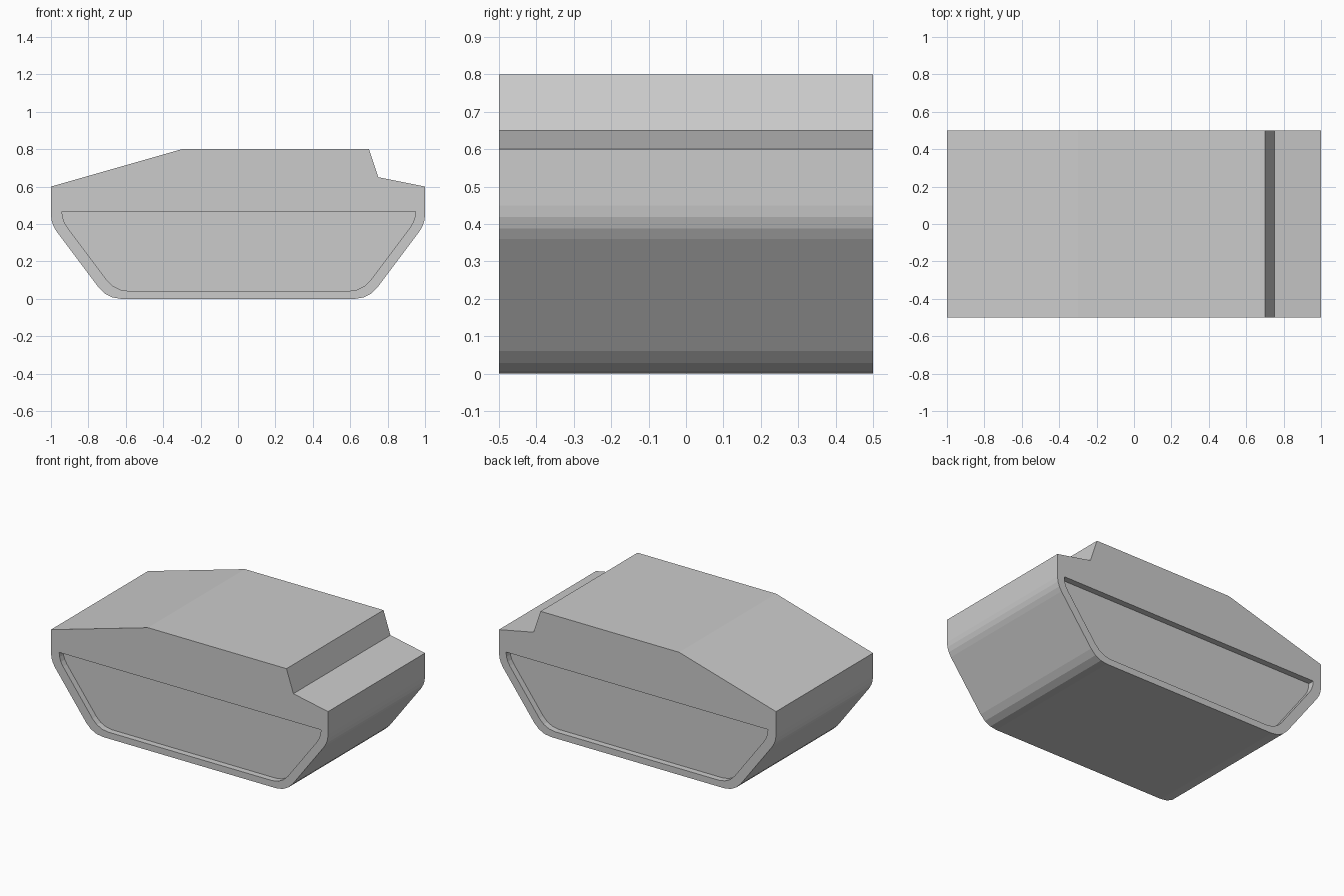
import bpy, bmesh
from math import atan2, cos, sin, pi

if "Cube" in bpy.data.objects:
    bpy.data.objects.remove(bpy.data.objects["Cube"])

HALF_W, DEPTH, RADIUS, SEG = 0.5, 0.04, 0.15, 3


def arc(cx, cz, a0, a1):
    steps = [a0 + (a1 - a0) * i / SEG for i in range(SEG + 1)]
    return [(cx + RADIUS * cos(a), cz + RADIUS * sin(a)) for a in steps]


# Lower belly outline, left to right, with rounded corners
slope = -atan2(0.3, 0.4)
right = arc(0.625, 0.15, -pi / 2, slope) + arc(0.85, 0.45, slope, 0)
belly = [(-x, z) for x, z in reversed(right)] + right
# Upper deck outline, right to left
deck = [(1, 0.6), (0.75, 0.65), (0.7, 0.8), (-0.3, 0.8), (-1, 0.6)]
# Side recess: shrunken copy of the belly outline
recess = [(x * 0.945 + 0.004, z * 0.945 + 0.042) for x, z in belly]

bm = bmesh.new()


def verts(points, y):
    return [bm.verts.new((x, y, z)) for x, z in points]


def side(s):
    outer = verts(belly, s * HALF_W)
    top = verts(deck, s * HALF_W)
    rim = verts(recess, s * HALF_W)
    floor = verts(recess, s * (HALF_W - DEPTH))
    # Rim around the recess, and the panel above it
    for i in range(len(outer) - 1):
        bm.faces.new((outer[i], outer[i + 1], rim[i + 1], rim[i]))
    bm.faces.new([outer[-1]] + top + [outer[0], rim[0], rim[-1]])
    # Recess walls and floor
    n = len(rim)
    for i in range(n):
        j = (i + 1) % n
        bm.faces.new((rim[i], rim[j], floor[j], floor[i]))
    bm.faces.new(floor)
    return outer + top


# Both sides joined by the hull skin
a, b = side(-1), side(1)
for i in range(len(a)):
    j = (i + 1) % len(a)
    bm.faces.new((a[i], a[j], b[j], b[i]))
bmesh.ops.recalc_face_normals(bm, faces=bm.faces)

mesh = bpy.data.meshes.new("vehicle_hull")
bm.to_mesh(mesh)
bm.free()
hull = bpy.data.objects.new("vehicle_hull", mesh)
bpy.context.collection.objects.link(hull)
